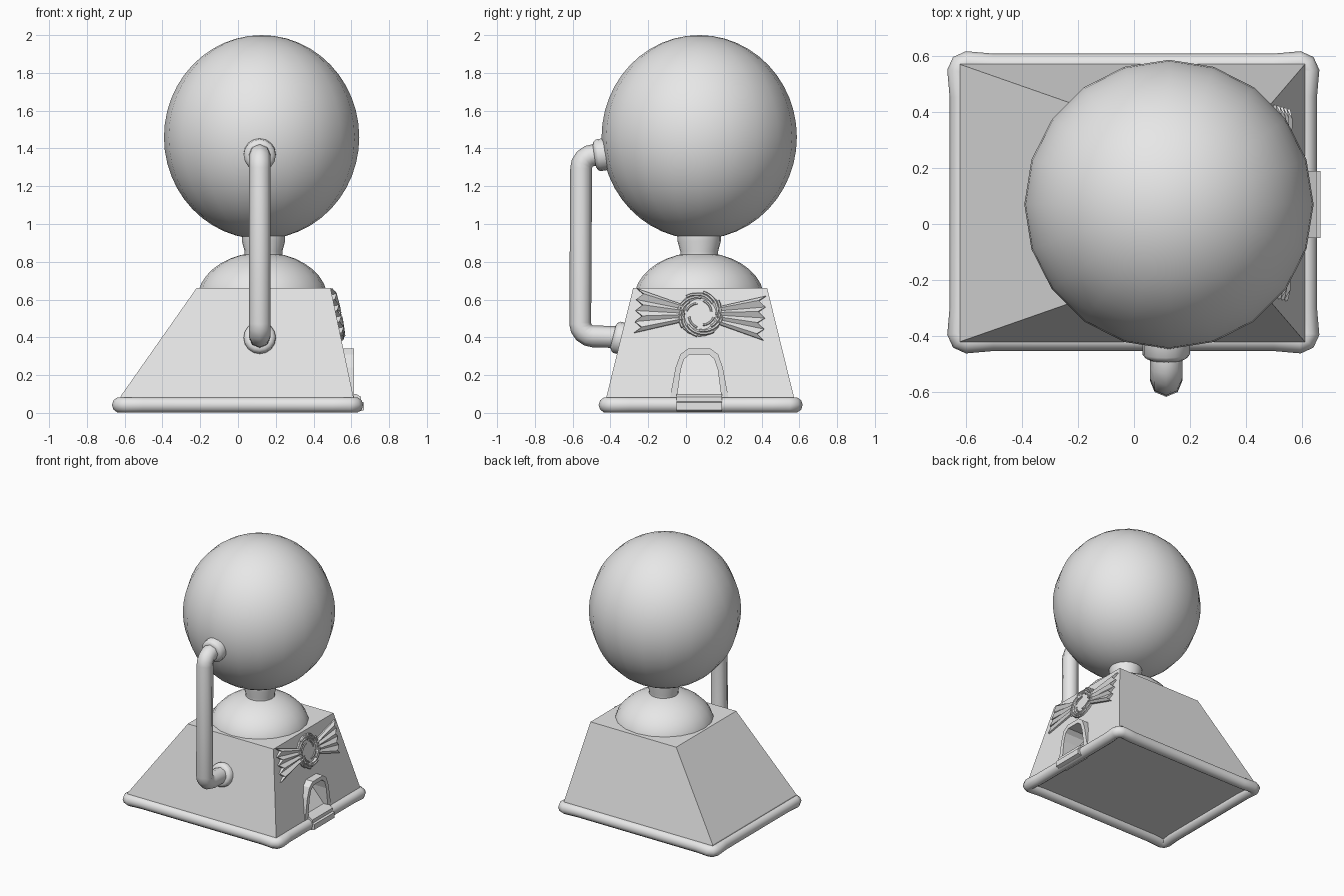
import bpy, bmesh, math
from mathutils import Matrix, Vector

if "Cube" in bpy.data.objects:
    bpy.data.objects.remove(bpy.data.objects["Cube"])

GREY = bpy.data.materials.new("light grey")
GREY.diffuse_color = (0.8, 0.8, 0.8, 1)
GREY.use_nodes = True
GREY.node_tree.nodes["Principled BSDF"].inputs["Base Color"].default_value = GREY.diffuse_color


def finish(o, smooth=None):
    o.data.materials.clear()
    o.data.materials.append(GREY)
    bpy.ops.object.select_all(action='DESELECT')
    o.select_set(True)
    bpy.context.view_layer.objects.active = o
    if smooth:
        bpy.ops.object.shade_smooth_by_angle(angle=math.radians(smooth))
    return o


def mesh(name, verts, faces, smooth=None, matrix=None):
    me = bpy.data.meshes.new(name)
    me.from_pydata(verts, [], faces)
    bm = bmesh.new()
    bm.from_mesh(me)
    bmesh.ops.recalc_face_normals(bm, faces=bm.faces)
    if matrix:
        bm.transform(matrix)
    bm.to_mesh(me)
    bm.free()
    o = bpy.data.objects.new(name, me)
    bpy.context.collection.objects.link(o)
    return finish(o, smooth)


def loft(name, loops, smooth=None, matrix=None, closed=False):
    """Skin a stack of equal loops, capped unless closed into a ring."""
    n = len(loops[0])
    verts = [p for l in loops for p in l]
    faces = []
    m = len(loops)
    for i in range(m if closed else m - 1):
        a, b = i * n, (i + 1) % m * n
        faces += [(a + j, a + (j + 1) % n, b + (j + 1) % n, b + j) for j in range(n)]
    if not closed:
        faces += [tuple(range(n)), tuple(range((m - 1) * n, m * n))]
    return mesh(name, verts, faces, smooth, matrix)


def lathe(name, profile, matrix, segs=20, smooth=40):
    rings = [[(r * math.cos(2 * math.pi * k / segs), r * math.sin(2 * math.pi * k / segs), z)
              for k in range(segs)] for r, z in profile]
    return loft(name, rings, smooth, matrix)


def tube(name, pts, radius, cyclic=False, matrix=None, res=2):
    cu = bpy.data.curves.new(name, 'CURVE')
    cu.dimensions = '3D'
    cu.bevel_depth, cu.bevel_resolution, cu.use_fill_caps = radius, res, True
    s = cu.splines.new('POLY')
    s.points.add(len(pts) - 1)
    for p, c in zip(s.points, pts):
        p.co = (*c, 1)
    s.use_cyclic_u = cyclic
    o = bpy.data.objects.new(name, cu)
    bpy.context.collection.objects.link(o)
    finish(o)
    bpy.ops.object.convert(target='MESH')
    o = bpy.context.object
    if matrix:
        o.data.transform(matrix)
    return finish(o, 50)


def rect(x0, x1, y0, y1, z):
    return [(x0, y0, z), (x1, y0, z), (x1, y1, z), (x0, y1, z)]


# Tapered body
body = loft("body", [rect(-.63, .62, -.43, .58, .04),
                     rect(-.62, .61, -.42, .57, .09),
                     rect(-.22, .49, -.28, .43, .66)])

# Rounded rim around the foot, swelling slightly at the corners
rim = []
for cx, cy, sx, sy in ((.59, .545, 1, 1), (-.595, .545, -1, 1),
                       (-.595, -.39, -1, -1), (.59, -.39, 1, -1)):
    corner = [(cx - .09 * sx, cy + .022 * sy), (cx, cy + .031 * sy), (cx + .022 * sx, cy + .022 * sy),
              (cx + .031 * sx, cy), (cx + .022 * sx, cy - .09 * sy)]
    if sx * sy > 0:
        corner.reverse()
    rim += [(x, y, .042) for x, y in corner]
tube("base_rim", rim, .042, cyclic=True, res=3)

# Dome, neck and globe
dome = [(.345 * math.cos(a), .60 + .25 * math.sin(a))
        for a in (math.radians(d) for d in range(0, 81, 10))]
lathe("dome", dome, Matrix.Translation((.13, .07, 0)))
lathe("neck", [(.10, .83), (.10, .855), (.115, .91), (.115, .94)], Matrix.Translation((.135, .07, 0)))
bpy.ops.mesh.primitive_uv_sphere_add(segments=20, ring_count=24, radius=1, location=(.125, .07, 1.46))
globe = bpy.context.object
globe.name = "globe"
globe.scale = (.517, .517, .54)
finish(globe, 60)

# Handle pipe with rounded elbows
X = .115
path = [(X, -.40, 1.365), (X, -.485, 1.365)]
path += [(X, -.485 - .07 * math.sin(a), 1.295 + .07 * math.cos(a)) for a in (.4, .8, 1.2, 1.57)]
path += [(X, -.56 - .07 * math.sin(a) + .07, .475 - .07 * math.cos(a)) for a in (1.57, 1.2, .8, .4)]
path += [(X, -.49, .405), (X, -.32, .40)]
tube("handle_pipe", path, .058)

# Pipe collars
collar = [(.085, -.03), (.085, .022), (.075, .035), (.06, .042)]
for name, loc, normal in (("upper_collar", (X, -.444, 1.367), (0, -1, -.15)),
                          ("lower_collar", (X, -.345, .395), (0, -1, .245))):
    rot = Vector(normal).to_track_quat('Z', 'Y').to_matrix().to_4x4()
    lathe(name, collar, Matrix.Translation(loc) @ rot, 16)


# Dispenser opening: arch outline, cavity with sloping ramp, raised frame
def arch(half):
    left = [(-w, z) for w, z in half]
    return [(.07 + y, z) for y, z in left + [(-y, z) for y, z in reversed(left)]]


outer = arch([(.155, .08), (.125, .24), (.10, .31), (.06, .34)])
inner = arch([(.118, .08), (.098, .23), (.08, .285), (.05, .31)])
cutter = loft("chute_cutter", [[(.70, y, z) for y, z in inner],
                               [(.595 - .17 * (z - .08) / .23, y, z) for y, z in inner]])
cutter.hide_render = True
cutter.hide_viewport = True
cut = body.modifiers.new("chute", 'BOOLEAN')
cut.object = cutter
cut.solver = 'EXACT'
loft("arch_frame", [[(.52, y, z) for y, z in outer], [(.614, y, z) for y, z in outer],
                    [(.614, y, z) for y, z in inner], [(.52, y, z) for y, z in inner]], closed=True)

# Stepped tray lip wrapped over the rim
lip = [(.58, .10), (.625, .10), (.652, .085), (.652, .06), (.667, .055), (.667, .015), (.645, .008), (.58, .008)]
loft("tray_lip", [[(x, y, z) for x, z in lip] for y in (-.05, .19)])

# Wrapped sweet emblem lying on the sloping side
u, v, n = Vector((0, 1, 0)), Vector((-.206, 0, .979)), Vector((.979, 0, .206))
M = Matrix((u, v, n)).transposed().to_4x4()
M = Matrix.Translation((.5195, .075, .52)) @ M @ Matrix.Rotation(math.radians(-3.4), 4, 'Z')
lathe("emblem_disc", [(.118, -.01), (.118, .012), (.095, .02), (.085, .012)], M, 24, 30)


def swirl(name, start, sweep, r0, r1, radius, height):
    pts = []
    for i in range(9):
        t = i / 8
        a, r = start + sweep * t, r0 + (r1 - r0) * t
        pts.append((r * math.cos(a), r * math.sin(a), height))
    tube(name, pts, radius, matrix=M, res=1)


for k in range(8):
    swirl("emblem_twist", k * math.pi / 4, 1.5, .088, .118, .008, .018)
for k in range(4):
    swirl("emblem_inner_arc", k * math.pi / 2 + .3, 1.1, .06, .074, .006, .014)

# Pleated wrapper ends with zigzag edges
for side, name in ((-1, "wrapper_left"), (1, "wrapper_right")):
    loops = []
    for i in range(9):
        t, up = i / 4 - 1, i % 2
        tip = .305 if up else .343
        h = .026 if up else .010
        loops.append([(side * .09, t * .045, -.008), (side * tip, t * .12, -.008),
                      (side * tip, t * .12, h), (side * .09, t * .045, h + .004)])
    loft(name, loops, matrix=M)
